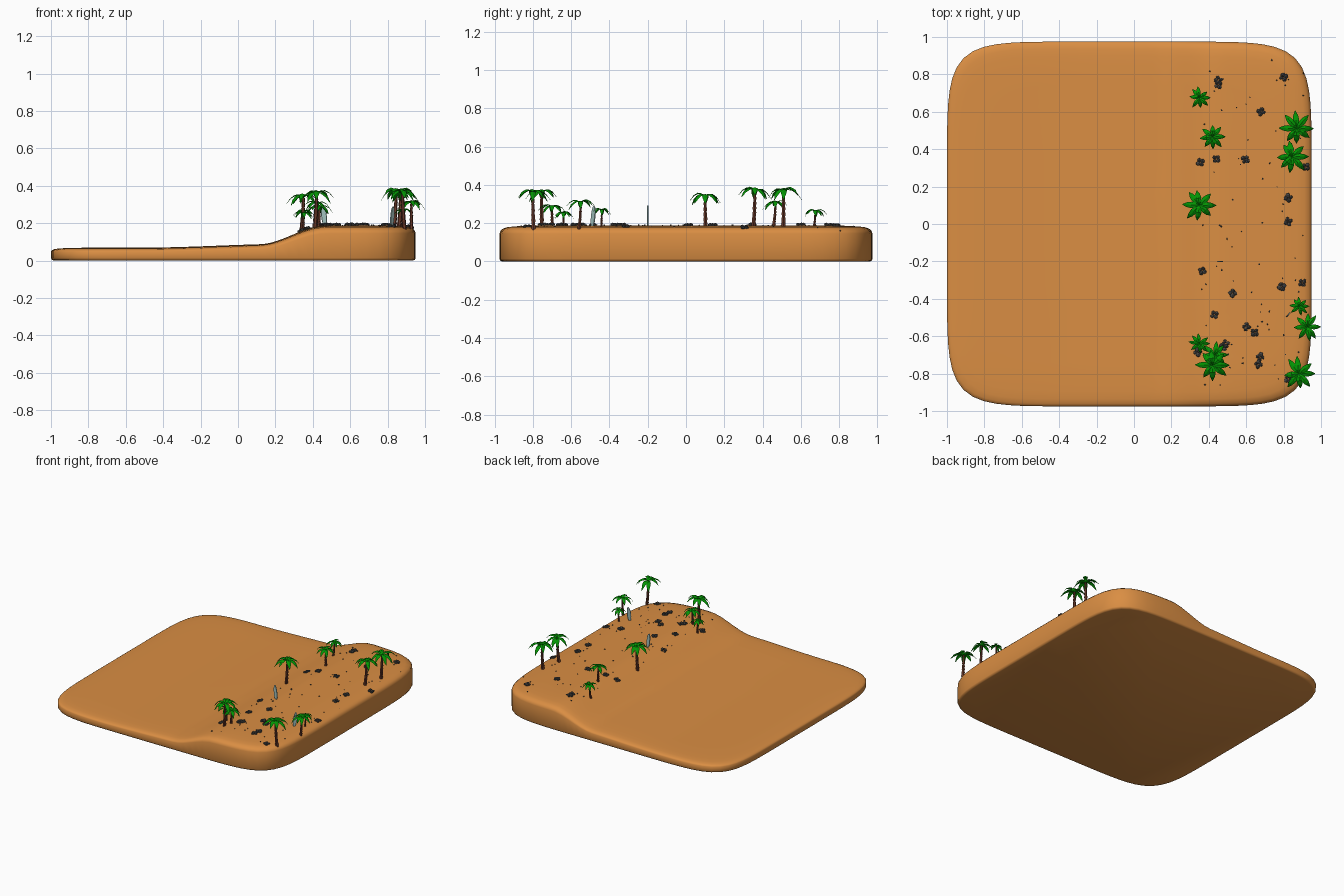
import bpy, bmesh, math, random
from mathutils import Vector, Matrix

if "Cube" in bpy.data.objects:
    bpy.data.objects.remove(bpy.data.objects["Cube"])

random.seed(4)
TAU = 2 * math.pi


def material(name, rgb):
    m = bpy.data.materials.new(name)
    m.diffuse_color = (*rgb, 1)
    m.use_nodes = True
    m.node_tree.nodes["Principled BSDF"].inputs["Base Color"].default_value = m.diffuse_color
    return m


SAND = material("sand", (0.70, 0.27, 0.056))
BARK = material("bark", (0.16, 0.045, 0.025))
LEAF = material("leaf_green", (0.001, 0.30, 0.001))
ROCK = material("dark_rock", (0.06, 0.058, 0.055))
BOARD = material("pale_board", (0.36, 0.54, 0.52))


def finish(bm, name, mat, smooth=None):
    bmesh.ops.recalc_face_normals(bm, faces=bm.faces)
    me = bpy.data.meshes.new(name)
    bm.to_mesh(me)
    bm.free()
    me.materials.append(mat)
    ob = bpy.data.objects.new(name, me)
    bpy.context.collection.objects.link(ob)
    if smooth:
        bpy.ops.object.select_all(action='DESELECT')
        ob.select_set(True)
        bpy.context.view_layer.objects.active = ob
        bpy.ops.object.shade_smooth_by_angle(angle=math.radians(smooth))
    return ob


def bridge(bm, a, b):
    n = len(a)
    for i in range(n):
        bm.faces.new((a[i], a[(i + 1) % n], b[(i + 1) % n], b[i]))


# Ground shape: a superellipse outline with a low plain rising to a plateau
CX, HALF, POW = -0.025, 0.975, 7.3


def step(x, a, b):
    t = min(1, max(0, (x - a) / (b - a)))
    return t * t * (3 - 2 * t)


RIM = [(0, 0), (0.8, 0.002), (0.9, 0.005), (0.96, 0.011), (0.985, 0.020), (0.996, 0.032), (1, 0.045)]


def ground(x, y):
    h = 0.07 + 0.02 * step(x, -0.5, 0.3) + 0.1 * step(x, 0.12, 0.47)
    s = min(1, (abs((x - CX) / HALF) ** POW + abs(y / HALF) ** POW) ** (1 / POW))
    for (s0, d0), (s1, d1) in zip(RIM, RIM[1:]):
        if s <= s1:
            drop = d0 + (d1 - d0) * (s - s0) / (s1 - s0)
            break
    return h - drop * (0.2 + 0.8 * h / 0.19)


def ring(bm, s, z=None):
    out = []
    for i in range(128):
        a = TAU * i / 128
        c, d = math.cos(a), math.sin(a)
        r = HALF * s * (abs(c) ** POW + abs(d) ** POW) ** (-1 / POW)
        x, y = CX + r * c, r * d
        out.append(bm.verts.new((x, y, ground(x, y) if z is None else z)))
    return out


bm = bmesh.new()
scales = [0.04 * k for k in range(1, 24)] + [0.96, 0.985, 0.996, 1.0]
rings = [ring(bm, s) for s in scales] + [ring(bm, 1, 0.014), ring(bm, 0.995, 0.004), ring(bm, 0.985, 0)]
for a, b in zip(rings, rings[1:]):
    bridge(bm, a, b)
mid = bm.verts.new((CX, 0, ground(CX, 0)))
for i in range(128):
    bm.faces.new((mid, rings[0][i], rings[0][(i + 1) % 128]))
bm.faces.new(rings[-1])
finish(bm, "sand_terrain", SAND, 50)


# Palms: segmented bent trunk and drooping ridged fronds
def palm(n, x, y, R, top):
    bend = Vector((random.uniform(-.012, .012), random.uniform(-.012, .012), 0))
    base = Vector((x, y, 0)) + bend
    base.z = ground(min(base.x, 0.93), base.y) - 0.008
    crown = Vector((x, y, top - 0.3 * R))
    bm = bmesh.new()
    prev, segs = None, 7
    for k in range(segs):
        for t, f in ((k / segs, 0.8), ((k + 1) / segs, 1.1)):
            p = base.lerp(crown, t) - bend * 0.8 * t * (1 - t)
            r = R * (0.15 - 0.06 * t) * f
            loop = [bm.verts.new(p + Vector((r * math.cos(TAU * i / 6), r * math.sin(TAU * i / 6), 0)))
                    for i in range(6)]
            if prev:
                bridge(bm, prev, loop)
            else:
                bm.faces.new(loop)
            prev = loop
    bm.faces.new(prev)
    finish(bm, f"palm_trunk_{n}", BARK)

    bm = bmesh.new()
    spine = [(0, 0.05, 0.05), (0.22, 0.22, 0.13), (0.48, 0.25, 0.19), (0.75, 0.10, 0.14), (1, -0.22, 0.015)]
    for i in range(8):
        ang = TAU * i / 8 + (random.uniform(-.18, .18) if i else 0)
        L = R * (random.uniform(0.85, 1.08) if i else 1)
        lift = random.uniform(-0.25, 0.12)
        out, side = Vector((math.cos(ang), math.sin(ang), 0)), Vector((-math.sin(ang), math.cos(ang), 0))
        rows = []
        for t, z, w in spine:
            p = crown + out * L * t + Vector((0, 0, R * (z + lift * t)))
            low = Vector((0, 0, -0.35 * w * R))
            under = Vector((0, 0, -0.03 * R))
            rows.append([bm.verts.new(q) for q in
                         (p + side * w * R + low, p, p - side * w * R + low, p + under)])
        for a, b in zip(rows, rows[1:]):
            bridge(bm, a, b)
        bm.faces.new(rows[0])
        bm.faces.new(rows[-1])
    finish(bm, f"palm_fronds_{n}", LEAF)


palms = [(0.35, 0.675, 0.06, 0.275), (0.42, 0.467, 0.07, 0.32), (0.35, 0.10, 0.09, 0.362),
         (0.87, 0.51, 0.09, 0.39), (0.845, 0.36, 0.09, 0.39), (0.885, -0.44, 0.052, 0.28),
         (0.927, -0.55, 0.072, 0.325), (0.88, -0.80, 0.088, 0.38), (0.35, -0.64, 0.056, 0.265),
         (0.42, -0.755, 0.09, 0.378), (0.435, -0.70, 0.07, 0.30)]
for n, p in enumerate(palms, 1):
    palm(n, *p)


# Rocks: clumps of small stones, plus scattered pebbles
def stone(bm, x, y, r):
    m = Matrix.Translation((x, y, ground(x, y) + 0.3 * r)) @ Matrix.Rotation(random.uniform(0, 6), 4, 'Z')
    m = m @ Matrix.Diagonal((1, random.uniform(.75, 1), 0.75, 1))
    bmesh.ops.create_icosphere(bm, subdivisions=1, radius=r, matrix=m)


clumps = [(.45, .77), (.45, .745), (.68, .60), (.355, .33), (.44, .347), (.595, .345), (.92, .305),
          (.825, .14), (.825, .012), (.365, -.25), (.527, -.37), (.43, -.485), (.79, -.335), (.90, -.315),
          (.60, -.55), (.645, -.58), (.49, -.64), (.475, -.66), (.675, -.71), (.665, -.75), (.34, -.685),
          (.80, .785), (.825, -.83)]
bm = bmesh.new()
for x, y in clumps:
    turn = random.uniform(0, TAU)
    for k in range(4):
        a = turn + TAU * k / 4
        stone(bm, x + .013 * math.cos(a), y + .013 * math.sin(a), random.uniform(.011, .015))
finish(bm, "rock_clumps", ROCK)

bm = bmesh.new()
for k in range(70):
    stone(bm, random.uniform(.36, .93), random.uniform(-.87, .92), random.uniform(.003, .006))
finish(bm, "pebbles", ROCK)


# Upright boards: thin pointed ovals standing in the sand
def board(name, x, y, turn, lean):
    m = (Matrix.Translation((x, y, ground(x, y) + 0.048)) @ Matrix.Rotation(turn, 4, 'Z')
         @ Matrix.Rotation(lean, 4, 'Y'))
    bm = bmesh.new()
    loops = []
    for s, t in ((0.85, -0.0035), (1, 0), (0.85, 0.0035)):
        loops.append([bm.verts.new(m @ Vector((0.015 * s * math.cos(TAU * i / 16), t,
                                               0.056 * math.sin(TAU * i / 16)))) for i in range(16)])
    bridge(bm, loops[0], loops[1])
    bridge(bm, loops[1], loops[2])
    bm.faces.new(loops[0])
    bm.faces.new(loops[2])
    finish(bm, name, BOARD)


board("board_near_plateau_edge", 0.46, -0.20, 0.0, -0.1)
board("board_by_palm", 0.825, -0.485, math.radians(50), 0.12)
